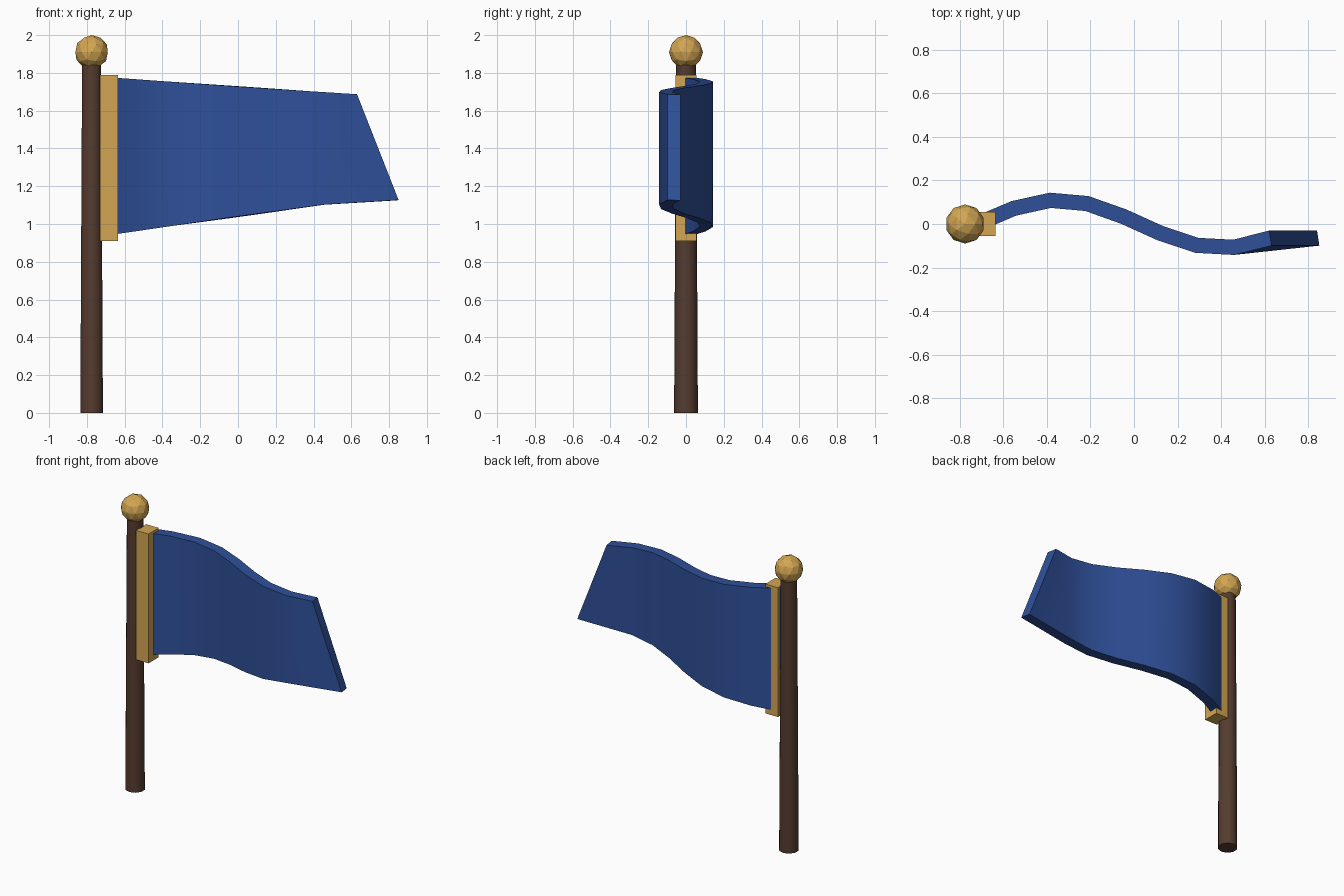
import bpy, math

if "Cube" in bpy.data.objects:
    bpy.data.objects.remove(bpy.data.objects["Cube"])


def material(name, rgb):
    m = bpy.data.materials.new(name)
    m.diffuse_color = (*rgb, 1)
    m.use_nodes = True
    m.node_tree.nodes["Principled BSDF"].inputs["Base Color"].default_value = m.diffuse_color
    return m


wood = material("dark wood", (0.09, 0.045, 0.028))
gold = material("gold", (0.65, 0.38, 0.085))
blue = material("blue cloth", (0.028, 0.08, 0.32))

POLE_X = -0.775


def finish(name, mat, smooth_angle=None):
    ob = bpy.context.object
    ob.name = name
    ob.data.materials.append(mat)
    if smooth_angle:
        bpy.ops.object.shade_smooth_by_angle(angle=math.radians(smooth_angle))
    return ob


# Tapered pole
bpy.ops.mesh.primitive_cone_add(vertices=10, radius1=0.063, radius2=0.053,
                                depth=1.86, location=(POLE_X, 0, 0.93))
finish("pole", wood, 40)

# Faceted ball on top
bpy.ops.mesh.primitive_ico_sphere_add(subdivisions=2, radius=0.09,
                                      location=(POLE_X, 0, 1.91))
finish("finial_ball", gold)

# Sleeve block holding the cloth
bpy.ops.mesh.primitive_cube_add(size=1, location=(-0.683, 0, 1.35))
bpy.context.object.scale = (0.095, 0.11, 0.88)
bpy.ops.object.transform_apply(location=False, rotation=False, scale=True)
finish("sleeve", gold)

# Waving cloth: a tapering strip with a slanted free end
SEGS = 8
verts = []
for i in range(SEGS + 1):
    t = i / SEGS
    x = -0.72 + 1.345 * t
    y = 0.11 * math.sin(1.8 * math.pi * t)
    low_x = x + (0.22 if i == SEGS else 0)
    verts += [(low_x, y, 0.938 + 0.188 * t), (x, y, 1.778 - 0.092 * t)]
faces = [(2 * i, 2 * i + 2, 2 * i + 3, 2 * i + 1) for i in range(SEGS)]
mesh = bpy.data.meshes.new("flag")
mesh.from_pydata(verts, [], faces)
flag = bpy.data.objects.new("flag", mesh)
bpy.context.collection.objects.link(flag)
bpy.ops.object.select_all(action='DESELECT')
flag.select_set(True)
bpy.context.view_layer.objects.active = flag
solid = flag.modifiers.new("thickness", 'SOLIDIFY')
solid.thickness = 0.07
solid.offset = 0
bpy.ops.object.modifier_apply(modifier=solid.name)
finish("flag", blue, 40)
